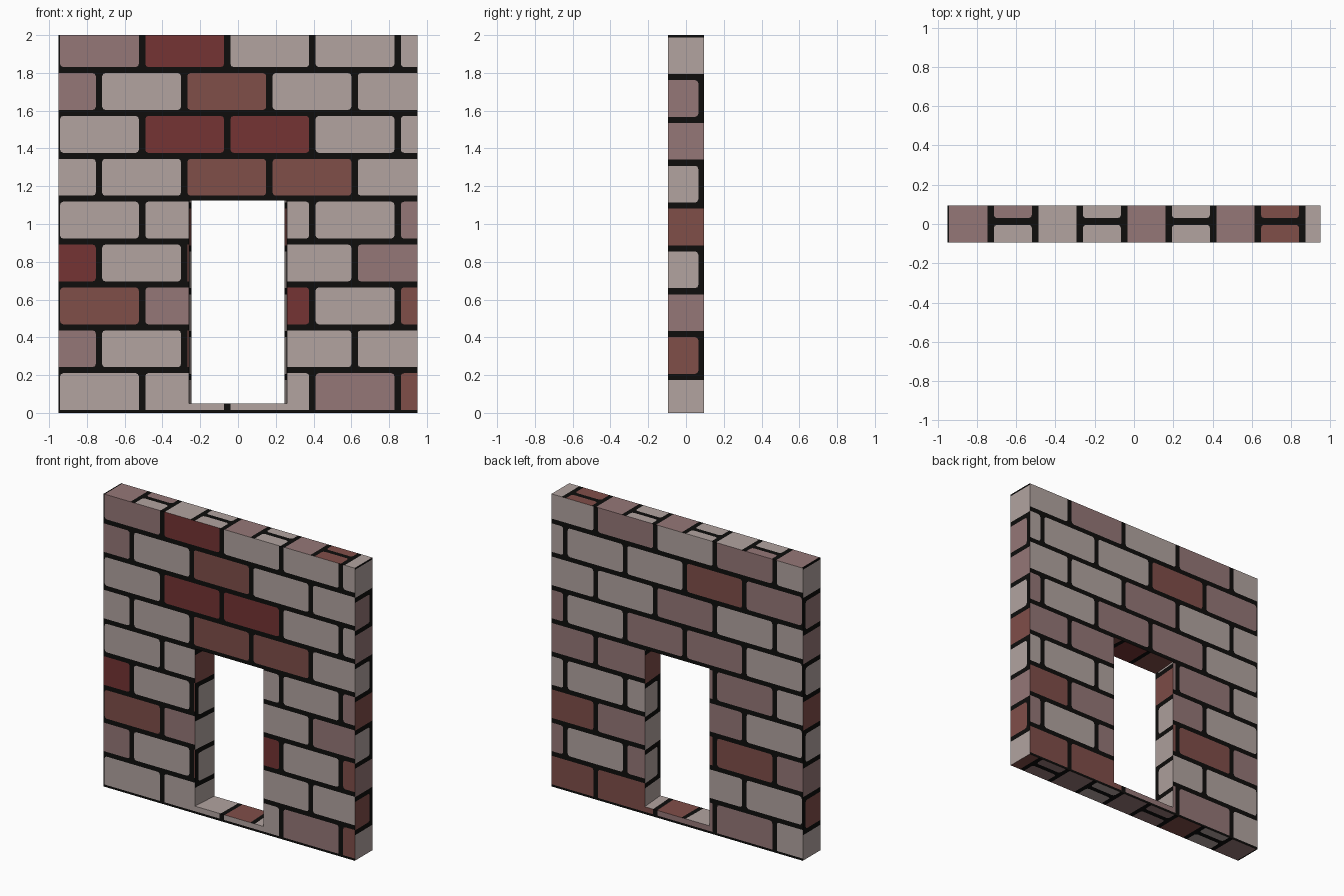
import bpy, bmesh
from mathutils import Vector

if "Cube" in bpy.data.objects:
    bpy.data.objects.remove(bpy.data.objects["Cube"])

HX, HY, H = 0.95, 0.095, 2.0           # half width, half depth, height
GF, GB, Z0, Z1 = 0.26, 0.245, 0.05, 1.125   # opening: half width front/back, sill, head
CH = 0.016                              # cut brick corners

# Materials: one per flat colour
PAL = [("mortar_black", (14, 13, 12)), ("pale_brick", (178, 164, 160)),
       ("mauve_brick", (149, 119, 119)), ("dark_red_brick", (117, 52, 52)),
       ("brown_brick", (128, 78, 73))]
KEY = {"K": 0, "L": 1, "M": 2, "R": 3, "B": 4}


def lin(c):
    c /= 255
    return c / 12.92 if c < 0.04 else ((c + 0.055) / 1.055) ** 2.4


me = bpy.data.meshes.new("brick_wall")
for name, rgb in PAL:
    m = bpy.data.materials.new(name)
    m.diffuse_color = (*[lin(c) for c in rgb], 1)
    m.use_nodes = True
    m.node_tree.nodes["Principled BSDF"].inputs["Base Color"].default_value = m.diffuse_color
    me.materials.append(m)
bm = bmesh.new()


def strips(lo, hi, items):
    """Cover lo..hi with the items (a, b, data) and mortar gaps (data None)."""
    p = lo
    for a, b, d in items:
        if b <= lo or a >= hi:
            continue
        if a > p + 1e-5:
            yield p, a, None, a, b
        yield max(a, lo), min(b, hi), d, a, b
        p = min(b, hi)
    if p < hi - 1e-5:
        yield p, hi, None, 0, 0


def poly(pts, fmap, n, mat):
    f = bm.faces.new([bm.verts.new(fmap(*p)) for p in pts])
    f.material_index = mat
    f.normal_update()
    if f.normal.dot(Vector(n)) < 0:
        f.normal_flip()


def quad(a, b, c, d, fmap, n, mat):
    poly([(a, c), (b, c), (b, d), (a, d)], fmap, n, mat)


def lay(fmap, n, region, rows):
    """Lay rows of bricks and mortar over a rectangle of one wall surface."""
    ulo, uhi, vlo, vhi = region
    for v0, v1, row, rv0, rv1 in strips(vlo, vhi, rows):
        if row is None:
            quad(ulo, uhi, v0, v1, fmap, n, 0)
            continue
        for u0, u1, col, ru0, ru1 in strips(ulo, uhi, row):
            if col is None:
                quad(u0, u1, v0, v1, fmap, n, 0)
                continue
            pts = []
            for i, (u, v) in enumerate([(u0, v0), (u1, v0), (u1, v1), (u0, v1)]):
                du, dv = (CH if u == u0 else -CH), (CH if v == v0 else -CH)
                whole = u in (ru0, ru1) and v in (rv0, rv1)
                if whole and min(u1 - u0, v1 - v0) > 2.5 * CH:
                    cut = [(u + du, v), (u + du * .3, v + dv * .3), (u, v + dv)]
                    if i in (0, 2):
                        cut.reverse()
                    pts += cut
                    poly([(u, v)] + cut, fmap, n, 0)
                else:
                    pts.append((u, v))
            poly(pts, fmap, n, KEY[col])


def face_rows(words, first_shifted, sign):
    """Running bond: words are colours per row from the bottom, left to right in x."""
    rows = []
    for k, w in enumerate(words):
        shifted = (k % 2 == 0) == first_shifted
        x = -0.959 if shifted else -1.187
        cells = [(x + .451 * i + .017, x + .451 * (i + 1) - .017, c) for i, c in enumerate(w)]
        z = 0.015 + 0.227 * k
        rows.append((z, z + 0.195, cells))
    return rows


# Front and back faces around the opening
FRONT = ["LLLMB", "MLBLL", "BMRLB", "RLBLM", "LLLLM", "LLBBL", "LRRLL", "MLBLL", "MRLLL"]
BACK = ["LMMBB", "LLMLM", "MBBMB", "LMLLL", "LMMMM", "LMMLM", "LLMLL", "MBLLL", "LMLML"]


def fix(words, shifted):
    # The shifted layout has mortar at -0.51; its first brick starts at the wall end
    return face_rows(words, shifted, 1)


for y, words, shifted, g in ((-HY, FRONT, True, GF), (HY, BACK, False, GB)):
    rows = fix(words, shifted)
    for reg in ((-HX, -g, Z0, Z1), (g, HX, Z0, Z1), (-HX, HX, 0, Z0), (-HX, HX, Z1, H)):
        lay(lambda u, v, y=y: (u, y, v), (0, y, 0), reg, rows)


def bond(start, words, seam):
    """Narrow surfaces: whole headers alternate with bricks split at a seam."""
    rows = []
    for k, w in enumerate(words):
        a = start + 0.2268 * k
        if len(w) == 1 and k % 2 == 0:
            cells = [(-1, 1, w)]
        else:
            cells = [(-1, seam - .017, w[0]), (seam + .017, 1, w[-1])]
        rows.append((a, a + 0.194, cells))
    return rows


# Wall ends
end = bond(-0.02, "LBMLBLMML", 0.082)
end = [(a, b, c if len(c) == 1 else c[:1]) for a, b, c in end]
for s in (-1, 1):
    lay(lambda u, v, s=s: (s * HX, u, v), (s, 0, 0), (-HY, HY, 0, H), end)

# Top and underside
for z, n, words in ((H, 1, ["M", "LM", "L", "L", "M", "L", "M", "B", "L"]),
                    (0, -1, ["M", "L", "B", "M", "M", "L", "M", "M", "B"])):
    lay(lambda u, v, z=z: (v, u, z), (0, 0, n), (-HY, HY, -HX, HX), bond(-0.941, words, 0.013))


# Opening: tapered jambs, sill and head
def half(y):
    return GF + (GB - GF) * (y + HY) / (2 * HY)


jamb = bond(-0.02, "LLLLBLMML", -0.078)
jamb = [(a, b, c if len(c) == 1 else c[1:]) for a, b, c in jamb]
for s in (-1, 1):
    lay(lambda u, v, s=s: (s * half(u), u, v), (-s, 0, 0), (-HY, HY, Z0, Z1), jamb)
for z, n, words in ((Z0, 1, "LLLLBLMBL"), (Z1, -1, "MLBBRBBMB")):
    lay(lambda u, v, z=z: (v * half(u) / GF, u, z), (0, 0, n), (-HY, HY, -GF, GF),
        [(a, b, [(-1, 1, w)]) for (a, b, _), w in zip(bond(-0.941, words, 0), words)])

bmesh.ops.remove_doubles(bm, verts=bm.verts, dist=1e-5)
bm.to_mesh(me)
bm.free()
wall = bpy.data.objects.new("brick_wall", me)
bpy.context.collection.objects.link(wall)
